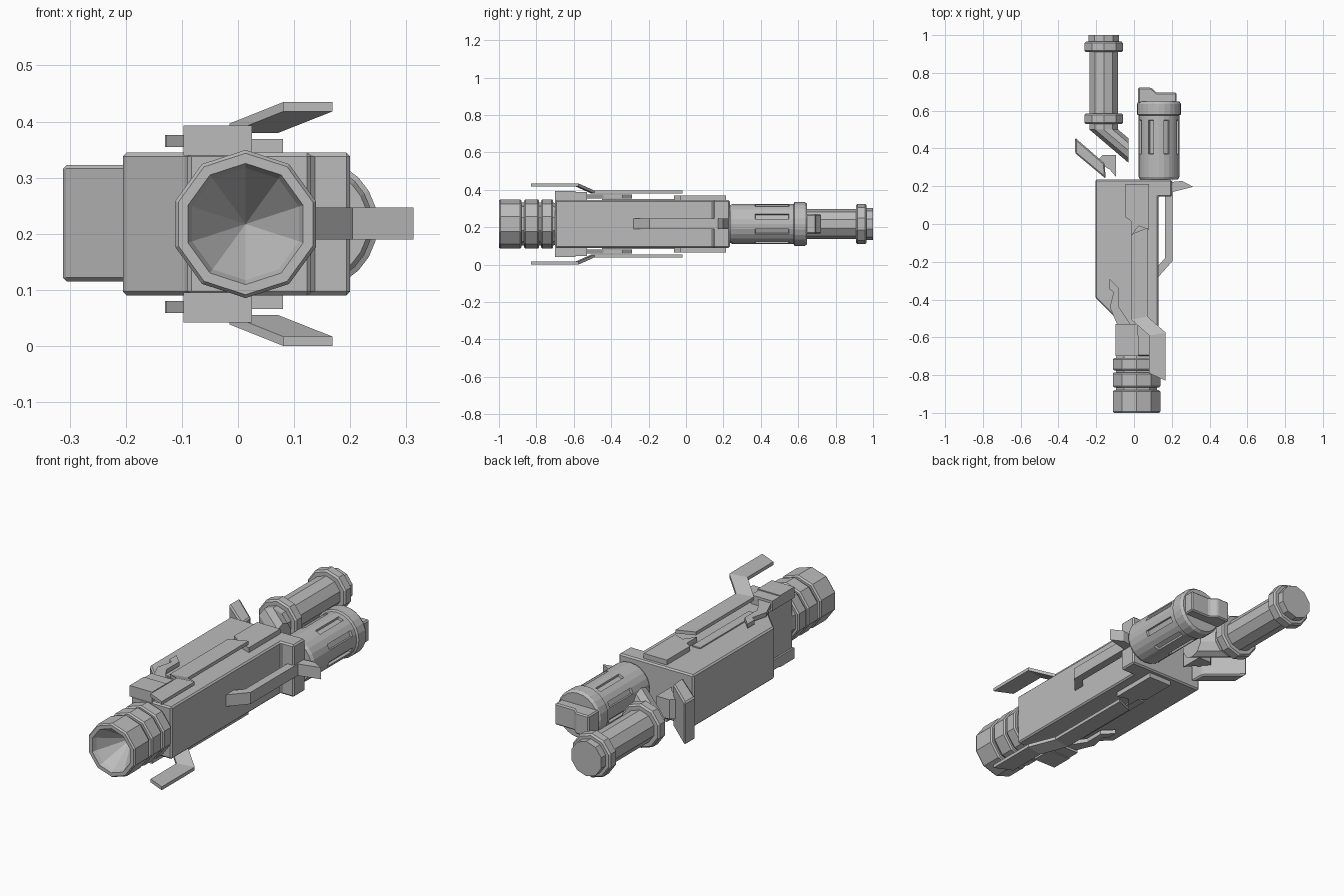
import bpy, bmesh, math

cube = bpy.data.objects.get("Cube")
if cube:
    bpy.data.objects.remove(cube, do_unlink=True)

MID = 0.2175  # height of the mirror plane

grey = bpy.data.materials.new("plain_grey")
grey.use_nodes = True
colour = (0.5, 0.5, 0.5, 1)
grey.diffuse_color = colour
grey.node_tree.nodes["Principled BSDF"].inputs["Base Color"].default_value = colour


def finish(name, bm, bevel=0):
    bmesh.ops.remove_doubles(bm, verts=bm.verts[:], dist=1e-5)
    bmesh.ops.recalc_face_normals(bm, faces=bm.faces[:])
    me = bpy.data.meshes.new(name)
    bm.to_mesh(me)
    bm.free()
    me.materials.append(grey)
    ob = bpy.data.objects.new(name, me)
    bpy.context.collection.objects.link(ob)
    if bevel:
        mod = ob.modifiers.new("chamfer", "BEVEL")
        mod.width, mod.segments = bevel, 1
        mod.limit_method, mod.angle_limit = "ANGLE", math.radians(40)
    return ob


def loft(bm, rings, caps=True):
    """Join matching loops of points with quads."""
    loops = [[bm.verts.new(p) for p in ring] for ring in rings]
    n = len(loops[0])
    bands = []
    for a, b in zip(loops, loops[1:]):
        bands.append([bm.faces.new((a[i], a[(i + 1) % n], b[(i + 1) % n], b[i]))
                      for i in range(n)])
    if caps:
        bm.faces.new(loops[0])
        bm.faces.new(loops[-1])
    return bands


def prism(name, outline, z0, z1, bevel=0):
    bm = bmesh.new()
    loft(bm, [[(x, y, z) for x, y in outline] for z in (z0, z1)])
    return finish(name, bm, bevel)


def both_sides(name, outline, z0, z1, bevel=0):
    prism("upper_" + name, outline, z0, z1, bevel)
    prism("lower_" + name, outline, 2 * MID - z1, 2 * MID - z0, bevel)


def box(x0, x1, y0, y1):
    return [(x0, y0), (x1, y0), (x1, y1), (x0, y1)]


def circle(cx, y, r, sides):
    steps = [math.pi / 2 + i * math.tau / sides for i in range(sides)]
    return [(cx + r * math.cos(a), y, MID + r * math.sin(a)) for a in steps]


def lathe(name, cx, profile, sides, caps=True):
    bm = bmesh.new()
    loft(bm, [circle(cx, y, r, sides) for r, y in profile], caps)
    return finish(name, bm)


# Main body with a cut corner and a wider rear block
prism("body", [(-0.205, 0.235), (0.2, 0.235), (0.2, 0.145), (0.13, 0.145),
               (0.13, -0.7), (-0.09, -0.7), (-0.09, -0.505), (-0.205, -0.39)],
      0.09, 0.345, 0.007)

# Front barrel: three rings, grooves and a conical mouth
profile = [(0.11, -0.69)]
for back, front in ((-0.71, -0.775), (-0.785, -0.865), (-0.88, -1.0)):
    profile += [(0.115, back), (0.126, back), (0.132, back - 0.008),
                (0.132, front + 0.008), (0.126, front), (0.115, front)]
profile[-1] = (0.108, -1.0)
profile += [(0.1, -0.98), (0.0, -0.84)]
lathe("front_barrel", 0.0135, profile, 10, caps=False)

# Rear canister with sunken slots
bm = bmesh.new()
bands = loft(bm, [circle(0.132, y, r, 24) for r, y in
                  ((0.1, 0.235), (0.108, 0.25), (0.108, 0.37), (0.108, 0.55),
                   (0.108, 0.575), (0.117, 0.58), (0.117, 0.635), (0.108, 0.648))])
bmesh.ops.recalc_face_normals(bm, faces=bm.faces[:])
bmesh.ops.inset_individual(bm, faces=bands[2][1::3], thickness=0.003)
slots = bands[2][1::3]
for f in slots:
    f.normal_update()
    push = f.normal * -0.012
    for v in f.verts:
        v.co += push
finish("rear_canister", bm)
prism("canister_latch", [(0.022, 0.64), (0.225, 0.64), (0.225, 0.695), (0.12, 0.695),
                         (0.09, 0.722), (0.022, 0.722)], 0.165, 0.27, 0.006)

# Rear handle tube with two collars
lathe("rear_tube", -0.16,
      [(0.08, 0.5), (0.08, 0.53), (0.1, 0.53), (0.108, 0.538), (0.108, 0.577),
       (0.1, 0.585), (0.08, 0.585), (0.08, 0.91), (0.1, 0.91), (0.108, 0.918),
       (0.108, 0.957), (0.1, 0.965), (0.085, 0.965), (0.085, 1.0)], 10)

# Slanted neck, cut off along a flat plane
start = circle(-0.16, 0.5, 0.08, 10)
end = [(-0.03, 0.5 - (-0.03 - x) * 0.85, z) for x, y, z in start]
bm = bmesh.new()
loft(bm, [start, end])
finish("tube_neck", bm)

# Rear fin and the small tab beside it
prism("rear_fin", [(-0.312, 0.457), (-0.155, 0.32), (-0.15, 0.24), (-0.312, 0.375)],
      0.115, 0.323, 0.007)
prism("rear_tab", [(-0.2, 0.33), (-0.165, 0.365), (-0.095, 0.365), (-0.095, 0.25),
                   (-0.13, 0.29)], 0.17, 0.265)

# Side guard loop with a rear spur
prism("side_guard", [(0.125, -0.285), (0.205, -0.195), (0.205, 0.17), (0.313, 0.197),
                     (0.255, 0.228), (0.195, 0.222), (0.165, 0.15), (0.165, -0.18),
                     (0.125, -0.225)], 0.19, 0.247)

# Details repeated on the upper and lower faces
both_sides("front_box", box(-0.097, 0.025, -0.7, -0.59), 0.34, 0.393)
both_sides("front_box_step", box(-0.097, 0.02, -0.59, -0.53), 0.34, 0.388)
both_sides("hook", [(-0.13, -0.29), (-0.08, -0.34), (-0.08, -0.44), (-0.02, -0.53),
                    (-0.09, -0.53), (-0.128, -0.44), (-0.108, -0.36), (-0.13, -0.345)],
           0.355, 0.376)
both_sides("rear_plate", [(-0.045, 0.213), (0.08, 0.213), (0.08, -0.03), (0.025, -0.01),
                          (-0.015, -0.063), (-0.015, 0.015), (-0.045, 0.035)],
           0.345, 0.369)
both_sides("strip", box(-0.07, -0.025, -0.45, -0.01), 0.344, 0.351)

# Long rails that step outwards into raised wings
stations = [((-0.015, -0.055), (0.072, -0.02), 0.38),
            ((-0.015, -0.505), (0.072, -0.49), 0.38),
            ((0.08, -0.59), (0.168, -0.575), 0.418),
            ((0.08, -0.79), (0.168, -0.83), 0.418)]
for name, sign in (("upper_wing_rail", 1), ("lower_wing_rail", -1)):
    bm = bmesh.new()
    rings = []
    for left, right, z in stations:
        low, high = [MID + sign * (h - MID) for h in (z, z + 0.0165)]
        rings.append([(*left, low), (*right, low), (*right, high), (*left, high)])
    loft(bm, rings)
    finish(name, bm)
